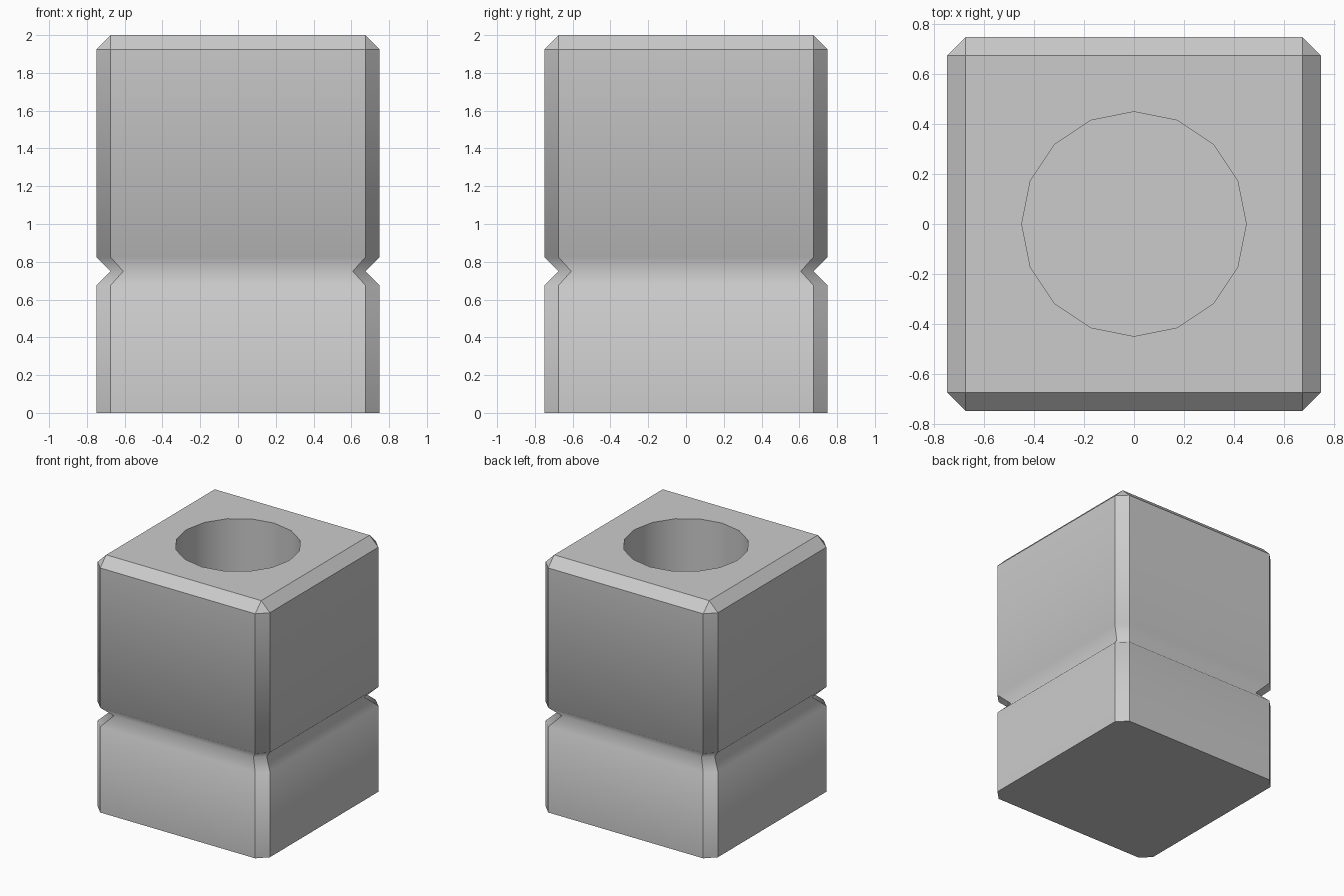
import bpy, bmesh
from math import sin, cos, pi
from mathutils import Matrix, Vector

if "Cube" in bpy.data.objects:
    bpy.data.objects.remove(bpy.data.objects["Cube"])

HALF, CUT, H = 0.75, 0.075, 2.0
HOLE_R, HOLE_N, HOLE_FLOOR = 0.45, 16, 1.0
GROOVE = (0.675, 0.75, 0.825)

bm = bmesh.new()


def turned(points, z):
    """Repeat the points in the four quadrants at height z."""
    ring = []
    for k in range(4):
        rot = Matrix.Rotation(k * pi / 2, 3, 'Z')
        ring += [bm.verts.new(rot @ Vector((x, y, z))) for x, y in points]
    return ring


def octagon(z, scale=1.0):
    a, b = HALF * scale, (HALF - CUT) * scale
    return turned([(a, b), (b, a)], z)


def circle(z):
    return [bm.verts.new((HOLE_R * cos(2 * pi * i / HOLE_N),
                          HOLE_R * sin(2 * pi * i / HOLE_N), z))
            for i in range(HOLE_N)]


def skin(lower, upper):
    n = len(lower)
    return [bm.faces.new((lower[i], lower[(i + 1) % n],
                          upper[(i + 1) % n], upper[i])) for i in range(n)]


# Outer walls with the pinched groove
levels = [(0, 1), (GROOVE[0], 1), (GROOVE[1], 0.9), (GROOVE[2], 1), (H - CUT, 1)]
rings = [octagon(z, s) for z, s in levels]
for lower, upper in zip(rings, rings[1:]):
    skin(lower, upper)
bm.faces.new(rings[0][::-1])

# Top chamfer, flat top and blind round hole
shoulder = rings[-1]
top = turned([(HALF - CUT, HALF - CUT)], H)
rim, floor = circle(H), circle(HOLE_FLOOR)
for k in range(4):
    n = (k + 1) % 4
    bm.faces.new((shoulder[2 * k], shoulder[2 * k + 1], top[k]))
    bm.faces.new((shoulder[2 * k + 1], shoulder[2 * n], top[n], top[k]))
    arc = [rim[(2 + 4 * k + i) % HOLE_N] for i in range(4, -1, -1)]
    bm.faces.new([top[k], top[n]] + arc)
hole_walls = skin(rim, floor)
bm.faces.new(floor)

# Smooth shading across the groove and round the hole, sharp elsewhere
for f in bm.faces:
    f.smooth = True
for e in bm.edges:
    za, zb = (v.co.z for v in e.verts)
    in_groove = abs(za - zb) < 1e-4 and any(abs(za - g) < 1e-4 for g in GROOVE)
    in_hole = all(f in hole_walls for f in e.link_faces)
    e.smooth = in_groove or in_hole

bmesh.ops.recalc_face_normals(bm, faces=bm.faces[:])
mesh = bpy.data.meshes.new("square_post")
bm.to_mesh(mesh)
bm.free()
bpy.context.collection.objects.link(bpy.data.objects.new("square_post", mesh))
